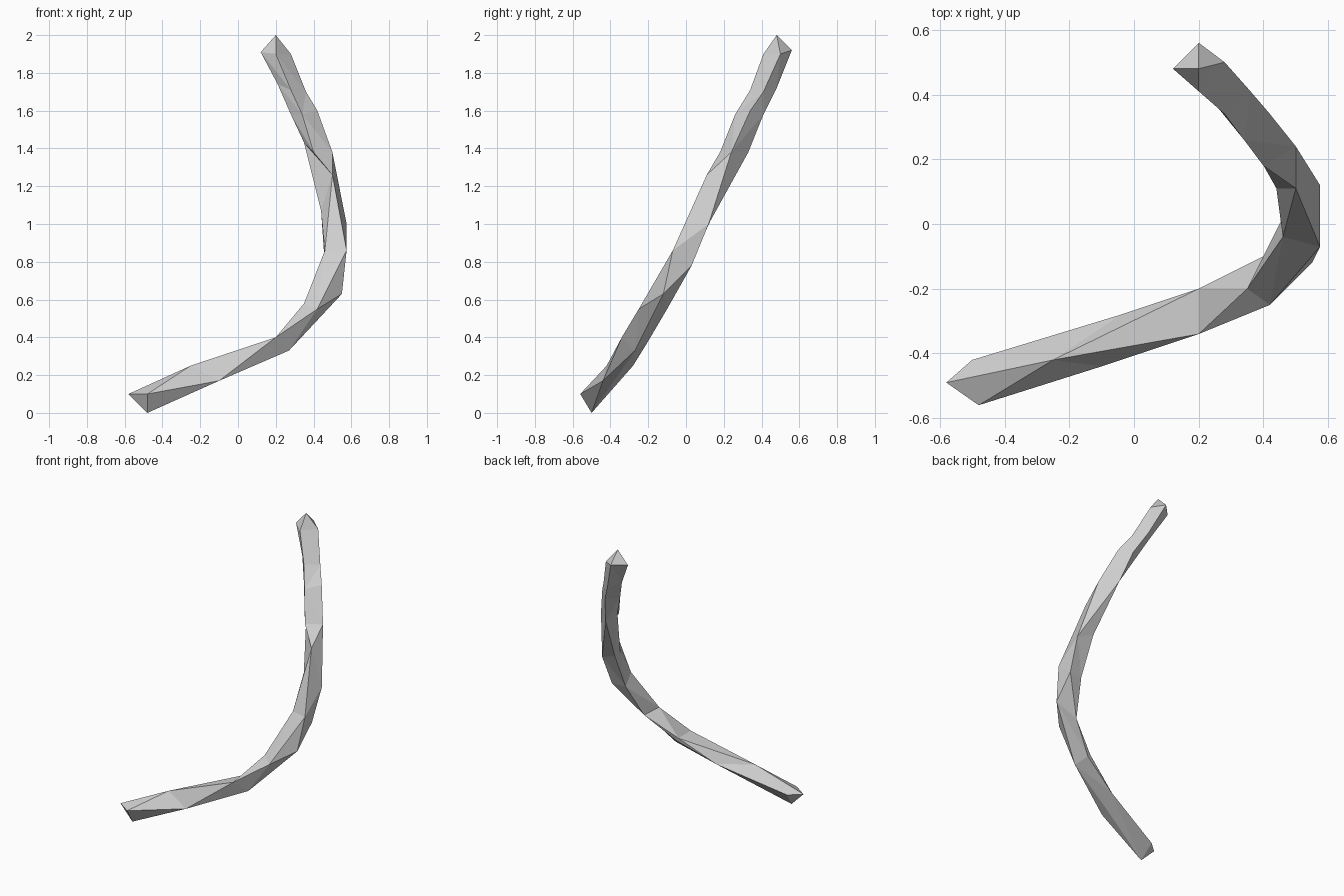
import bpy
import bmesh
from mathutils import Vector

default_cube = bpy.data.objects.get("Cube")
if default_cube:
    bpy.data.objects.remove(default_cube, do_unlink=True)


def make_material(name, value):
    material = bpy.data.materials.new(name)
    material.use_nodes = True
    colour = (value, value, value, 1)
    material.diffuse_color = colour
    shader = material.node_tree.nodes["Principled BSDF"]
    shader.inputs["Base Color"].default_value = colour
    return material


# Four corner rails of the bent rod, running from the low end to the tip
front_rail = [
    (-.48, -.56, .1), (-.1, -.44, .17), (.2, -.34, .4), (.42, -.25, .55),
    (.575, -.07, .86), (.5, .11, 1.26), (.4, .18, 1.38), (.34, .26, 1.58),
    (.28, .34, 1.71), (.2, .41, 1.9)]
outer_rail = [
    (-.48, -.5, 0), (-.1, -.38, .17), (.27, -.27, .33), (.55, -.12, .63),
    (.56, .03, .78), (.575, .12, 1), (.5, .24, 1.38), (.42, .34, 1.6),
    (.36, .41, 1.7), (.28, .5, 1.9)]
back_rail = [
    (-.5, -.42, .1), (-.04, -.28, .25), (.22, -.2, .38), (.4, -.1, .55),
    (.46, .02, .78), (.46, .14, 1.04), (.4, .33, 1.38), (.35, .41, 1.58),
    (.28, .48, 1.72), (.2, .56, 1.92)]
inner_rail = [
    (-.58, -.49, .1), (-.25, -.42, .25), (.2, -.2, .4), (.35, -.2, .58),
    (.46, -.04, .86), (.44, .11, 1.07), (.35, .27, 1.43), (.28, .34, 1.58),
    (.21, .42, 1.74), (.12, .48, 1.91)]
tip_point = (.2, .48, 2)


def add_quad_as_triangles(bm, a, b, c, d, axis_point):
    """Split a bent quad along the diagonal that bulges outwards."""
    first = ((a.co + c.co) / 2 - axis_point).length
    second = ((b.co + d.co) / 2 - axis_point).length
    if first > second:
        triangles = ((a, b, c), (a, c, d))
    else:
        triangles = ((a, b, d), (b, c, d))
    for triangle in triangles:
        bm.faces.new(triangle)


def loft_rails(name, rails, tip, material):
    bm = bmesh.new()
    rings = [[bm.verts.new(point) for point in ring] for ring in zip(*rails)]
    sides = len(rails)

    # Faceted walls between neighbouring rings
    for low, high in zip(rings, rings[1:]):
        axis_point = sum((v.co for v in low + high), Vector()) / (sides + sides)
        for i in range(sides):
            j = (i + 1) % sides
            add_quad_as_triangles(bm, low[i], low[j], high[j], high[i], axis_point)

    # Blunt low end
    front, outer, back, inner = rings[0]
    bm.faces.new((front, inner, outer))
    bm.faces.new((outer, inner, back))

    # Pointed upper tip
    apex = bm.verts.new(tip)
    for i in range(sides):
        bm.faces.new((rings[-1][i], rings[-1][(i + 1) % sides], apex))

    bmesh.ops.recalc_face_normals(bm, faces=bm.faces)
    mesh = bpy.data.meshes.new(name)
    bm.to_mesh(mesh)
    bm.free()
    mesh.materials.append(material)
    rod = bpy.data.objects.new(name, mesh)
    bpy.context.collection.objects.link(rod)
    return rod


grey = make_material("light_grey", .62)
loft_rails("curved_rod", (front_rail, outer_rail, back_rail, inner_rail), tip_point, grey)
